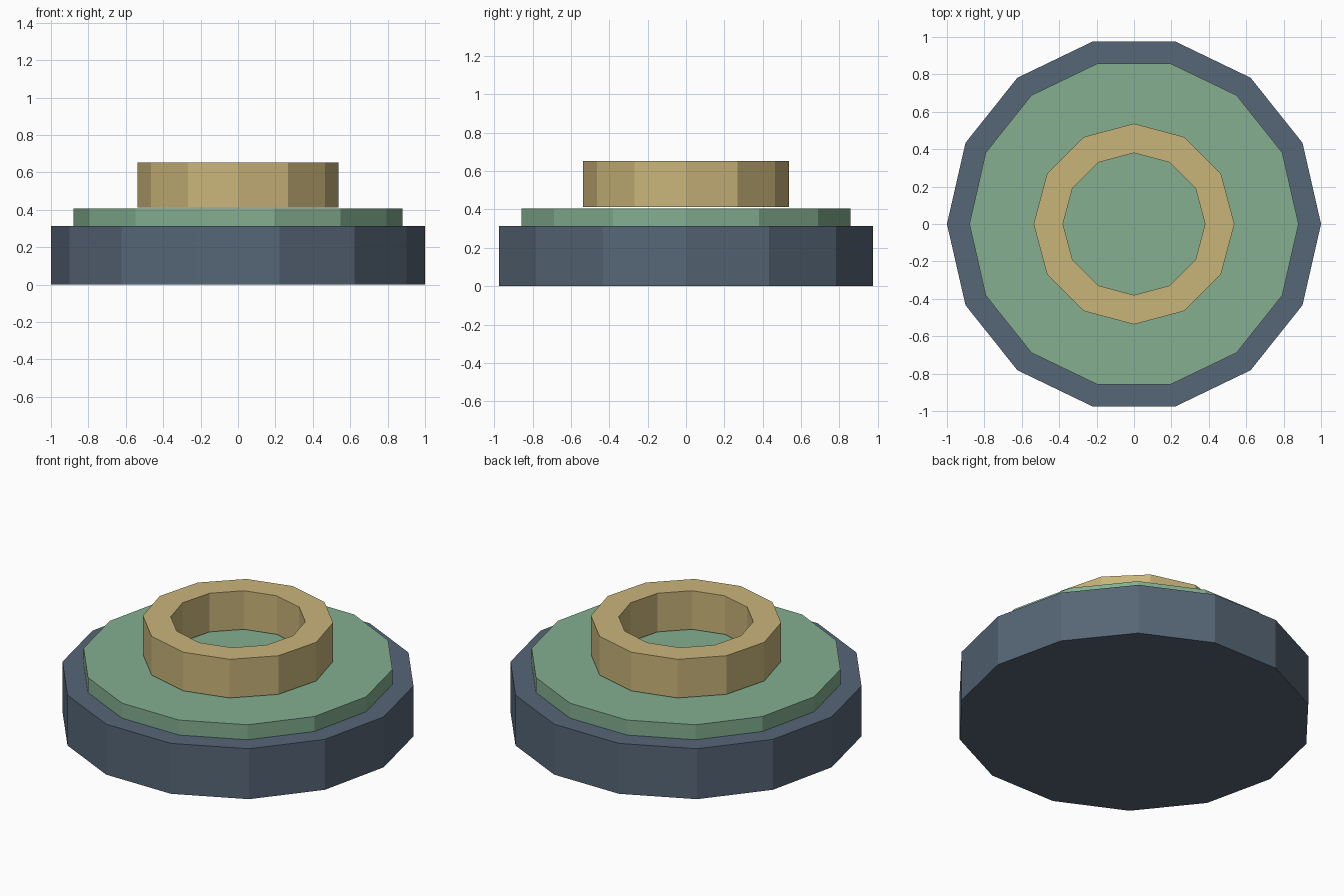
import bpy, bmesh, math

if "Cube" in bpy.data.objects:
    bpy.data.objects.remove(bpy.data.objects["Cube"])


def srgb(r, g, b):
    lin = [(c / 255 / 12.92) if c <= 10 else ((c / 255 + 0.055) / 1.055) ** 2.4 for c in (r, g, b)]
    return (*lin, 1.0)


def material(name, rgb):
    m = bpy.data.materials.new(name)
    m.diffuse_color = srgb(*rgb)
    m.use_nodes = True
    m.node_tree.nodes["Principled BSDF"].inputs["Base Color"].default_value = m.diffuse_color
    return m


def polygon_part(name, sides, radius, z0, z1, mat, hole=0.0):
    """Flat-sided disc, or a ring when hole > 0."""
    bm = bmesh.new()

    def loop(r, z):
        return [bm.verts.new((r * math.cos(math.tau * i / sides),
                              r * math.sin(math.tau * i / sides), z)) for i in range(sides)]

    def bridge(a, b):
        for i in range(sides):
            j = (i + 1) % sides
            bm.faces.new((a[i], a[j], b[j], b[i]))

    low, high = loop(radius, z0), loop(radius, z1)
    bridge(low, high)
    if hole:
        in_low, in_high = loop(hole, z0), loop(hole, z1)
        bridge(high, in_high)
        bridge(in_high, in_low)
        bridge(in_low, low)
    else:
        bm.faces.new(high)
        bm.faces.new(low[::-1])
    bmesh.ops.recalc_face_normals(bm, faces=bm.faces)
    me = bpy.data.meshes.new(name)
    bm.to_mesh(me)
    bm.free()
    me.materials.append(mat)
    ob = bpy.data.objects.new(name, me)
    bpy.context.collection.objects.link(ob)
    return ob


slate = material("slate_blue", (86, 102, 118))
green = material("sage_green", (131, 175, 144))
brass = material("pale_brass", (201, 181, 122))

# Wide base, stepped plate and raised collar
polygon_part("base", 14, 1.0, 0.0, 0.313, slate)
polygon_part("plate", 14, 0.88, 0.313, 0.406, green)
polygon_part("collar", 12, 0.537, 0.412, 0.652, brass, hole=0.38)
